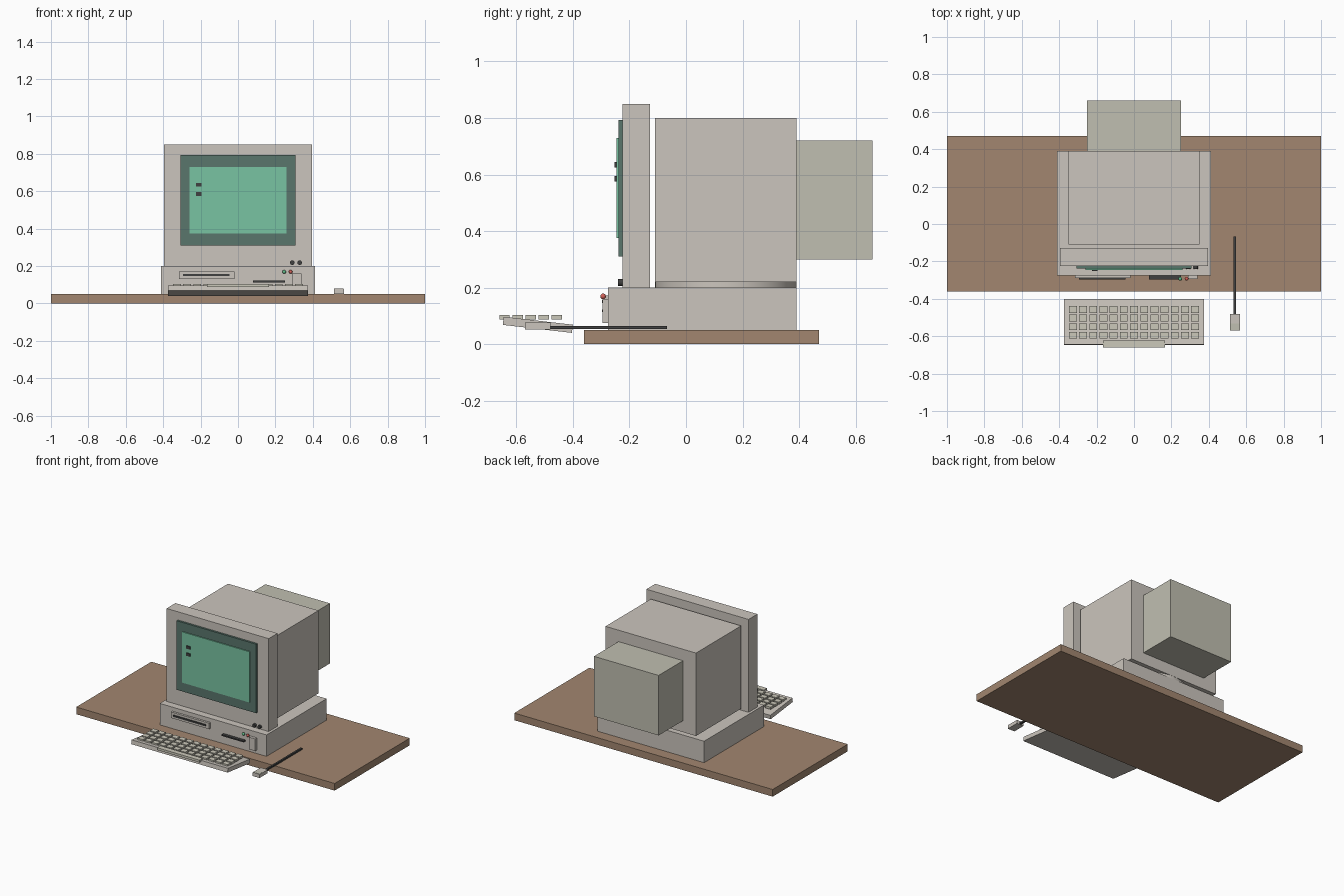
import bpy
import math

if "Cube" in bpy.data.objects:
    bpy.data.objects.remove(bpy.data.objects["Cube"])


def material(name, r, g, b):
    m = bpy.data.materials.new(name)
    m.diffuse_color = (r, g, b, 1)
    m.use_nodes = True
    m.node_tree.nodes["Principled BSDF"].inputs["Base Color"].default_value = m.diffuse_color
    return m


WOOD = material("wood", 0.36, 0.24, 0.16)
BEIGE = material("beige_plastic", 0.60, 0.56, 0.51)
OLIVE = material("aged_plastic", 0.53, 0.52, 0.44)
KEY = material("key_plastic", 0.60, 0.58, 0.49)
DARK = material("dark_plastic", 0.05, 0.05, 0.05)
FRAME = material("dark_green", 0.10, 0.18, 0.15)
GLASS = material("screen_green", 0.19, 0.55, 0.36)
RED = material("red", 0.65, 0.12, 0.10)
GREEN = material("green", 0.12, 0.50, 0.25)


def finish(name, mat):
    o = bpy.context.object
    o.name = name
    o.data.materials.append(mat)
    return o


def box(name, x, y, z, mat, tilt=0):
    """Box from (min, max) ranges, optionally tilted about x."""
    bpy.ops.mesh.primitive_cube_add(
        size=1, location=[(a + b) / 2 for a, b in (x, y, z)],
        rotation=(tilt, 0, 0))
    bpy.context.object.scale = [b - a for a, b in (x, y, z)]
    return finish(name, mat)


def cylinder(name, loc, r, depth, mat, facing_front=False, sides=32):
    bpy.ops.mesh.primitive_cylinder_add(
        vertices=sides, radius=r, depth=depth, location=loc,
        rotation=(math.pi / 2 if facing_front else 0, 0, 0))
    bpy.ops.object.shade_smooth_by_angle()
    return finish(name, mat)


# Desk and computer case
box("desk_top", (-1, 1), (-0.36, 0.47), (0, 0.05), WOOD)
box("computer_case", (-0.413, 0.413), (-0.275, 0.39), (0.05, 0.2), BEIGE)

# Monitor
cylinder("swivel_base", (0, 0.14, 0.21), 0.25, 0.02, BEIGE, sides=48)
box("monitor_body", (-0.35, 0.35), (-0.11, 0.39), (0.22, 0.80), BEIGE)
box("monitor_rear", (-0.25, 0.25), (0.39, 0.66), (0.30, 0.72), OLIVE)
box("monitor_bezel", (-0.395, 0.395), (-0.225, -0.127), (0.2, 0.85), BEIGE)
box("screen_frame", (-0.308, 0.308), (-0.239, -0.225), (0.31, 0.793), FRAME)
box("screen", (-0.26, 0.26), (-0.246, -0.237), (0.375, 0.73), GLASS)
for z in (0.585, 0.635):
    box("screen_mark", (-0.225, -0.195), (-0.252, -0.244),
        (z - 0.01, z + 0.01), DARK)
for x in (0.29, 0.33):
    cylinder("monitor_knob", (x, -0.232, 0.218), 0.012, 0.016, DARK, True)

# Drives, power button and lights
box("drive_panel", (-0.315, -0.02), (-0.29, -0.275), (0.13, 0.172), BEIGE)
box("drive_slot", (-0.295, -0.045), (-0.297, -0.289), (0.146, 0.157), DARK)
box("lower_slot", (0.08, 0.25), (-0.297, -0.275), (0.113, 0.122), DARK)
box("power_button", (0.29, 0.34), (-0.295, -0.275), (0.075, 0.16), BEIGE)
for x, mat, name in ((0.247, GREEN, "green_light"), (0.281, RED, "red_light")):
    bpy.ops.mesh.primitive_uv_sphere_add(
        segments=16, ring_count=8, radius=0.01, location=(x, -0.293, 0.169))
    bpy.ops.object.shade_smooth_by_angle()
    finish(name, mat)

# Keyboard
box("keyboard_base", (-0.373, 0.373), (-0.647, -0.401), (0.054, 0.083),
    BEIGE, -0.115)
for row in range(4):
    y = -0.457 - 0.046 * row
    for col in range(13):
        x = (col - 6) * 0.0545
        box("key", (x - 0.021, x + 0.021), (y - 0.018, y + 0.018),
            (0.088, 0.104), KEY)
box("space_bar", (-0.165, 0.165), (-0.66, -0.624), (0.088, 0.104), KEY)

# Mouse with its sloped button end
box("mouse_body", (0.512, 0.566), (-0.57, -0.48), (0.052, 0.077), BEIGE)
box("mouse_button", (0.514, 0.564), (-0.568, -0.532), (0.07, 0.079), OLIVE)
box("mouse_cable", (0.532, 0.545), (-0.48, -0.068), (0.054, 0.065), DARK)
